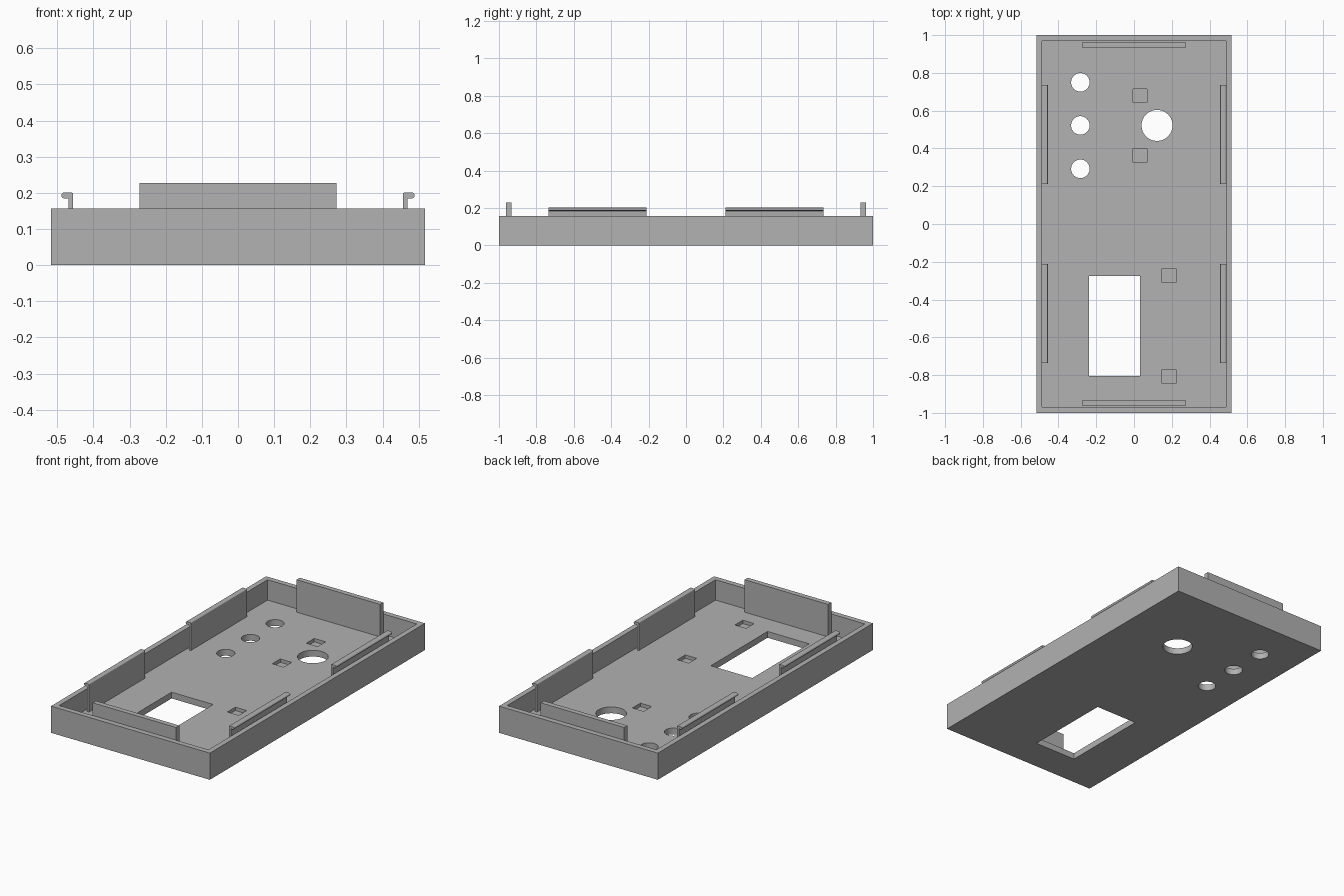
import bpy
import bmesh
import math

if "Cube" in bpy.data.objects:
    bpy.data.objects.remove(bpy.data.objects["Cube"])

# Single plastic colour
plastic = bpy.data.materials.new("grey plastic")
plastic.use_nodes = True
GREY = (0.445, 0.445, 0.445, 1)
plastic.diffuse_color = GREY
plastic.node_tree.nodes["Principled BSDF"].inputs["Base Color"].default_value = GREY

HALF_X, HALF_Y, HEIGHT = 0.517, 1.0, 0.157
WALL, FLOOR = 0.031, 0.037
POCKET_DEPTH = 0.02


def finish(name, bm):
    bmesh.ops.recalc_face_normals(bm, faces=bm.faces)
    mesh = bpy.data.meshes.new(name)
    bm.to_mesh(mesh)
    bm.free()
    mesh.materials.append(plastic)
    obj = bpy.data.objects.new(name, mesh)
    bpy.context.collection.objects.link(obj)
    return obj


def box(name, x, y, z):
    """Box from (low, high) ranges on each axis."""
    bm = bmesh.new()
    bmesh.ops.create_cube(bm, size=1)
    for v in bm.verts:
        v.co = [r[0] if c < 0 else r[1] for c, r in zip(v.co, (x, y, z))]
    return finish(name, bm)


def cylinder(name, x, y, radius):
    bm = bmesh.new()
    bmesh.ops.create_cone(bm, cap_ends=True, segments=48, radius1=radius,
                          radius2=radius, depth=0.2)
    bmesh.ops.translate(bm, verts=bm.verts, vec=(x, y, 0))
    return finish(name, bm)


def smooth(obj):
    bpy.ops.object.select_all(action='DESELECT')
    obj.select_set(True)
    bpy.context.view_layer.objects.active = obj
    bpy.ops.object.shade_smooth_by_angle(angle=math.radians(35))


# Tray body and everything cut out of it
tray = box("tray", (-HALF_X, HALF_X), (-HALF_Y, HALF_Y), (0, HEIGHT))
inner_x, inner_y = HALF_X - WALL, HALF_Y - WALL
through = (-0.1, 0.1)
cutters = [
    box("cavity_cutter", (-inner_x, inner_x), (-inner_y, inner_y), (FLOOR, 0.3)),
    box("window_cutter", (-0.239, 0.032), (-0.804, -0.276), through),
    cylinder("large_hole_cutter", 0.122, 0.522, 0.082),
]
for y in (0.75, 0.522, 0.292):
    cutters.append(cylinder("button_hole_cutter", -0.284, y, 0.049))
for x, y in ((0.032, 0.679), (0.032, 0.363), (0.185, -0.273), (0.185, -0.808)):
    cutters.append(box("pocket_cutter", (x - 0.037, x + 0.037),
                       (y - 0.037, y + 0.037), (FLOOR - POCKET_DEPTH, 0.1)))

bpy.context.view_layer.objects.active = tray
for cutter in cutters:
    mod = tray.modifiers.new(cutter.name, 'BOOLEAN')
    mod.operation = 'DIFFERENCE'
    mod.solver = 'EXACT'
    mod.object = cutter
    bpy.ops.object.modifier_apply(modifier=mod.name)
    bpy.data.objects.remove(cutter)
smooth(tray)


def arc(cx, cz, radius, start, end, steps=5):
    angles = [math.radians(start + (end - start) * i / steps) for i in range(steps + 1)]
    return [(cx + radius * math.cos(a), cz + radius * math.sin(a)) for a in angles]


# Hooked snap clip cross-section: upright stem with a rounded outward lip
STEM_IN, STEM_OUT, TIP = 0.456, 0.469, 0.489
LIP_LOW, LIP_TOP = 0.185, 0.201
lip_r = (LIP_TOP - LIP_LOW) / 2
profile = [(STEM_IN, FLOOR), (STEM_OUT, FLOOR)]
profile += arc(STEM_OUT + 0.004, LIP_LOW - 0.004, 0.004, 180, 90)
profile += arc(TIP - lip_r, LIP_LOW + lip_r, lip_r, -90, 90, 8)
profile += arc(STEM_IN + 0.005, LIP_TOP - 0.005, 0.005, 90, 180)


def clip(name, side, y0, y1):
    bm = bmesh.new()
    face = bm.faces.new([bm.verts.new((side * x, y0, z)) for x, z in profile])
    ext = bmesh.ops.extrude_face_region(bm, geom=[face], use_keep_orig=True)
    moved = [g for g in ext["geom"] if isinstance(g, bmesh.types.BMVert)]
    bmesh.ops.translate(bm, verts=moved, vec=(0, y1 - y0, 0))
    smooth(finish(name, bm))


for side, side_name in ((1, "left"), (-1, "right")):
    clip(side_name + "_back_clip", side, 0.212, 0.735)
    clip(side_name + "_front_clip", side, -0.735, -0.212)

# Tall alignment plates at both ends
for end, end_name in ((1, "back"), (-1, "front")):
    box(end_name + "_end_plate", (-0.272, 0.272),
        sorted((end * 0.933, end * 0.963)), (FLOOR, 0.228))
